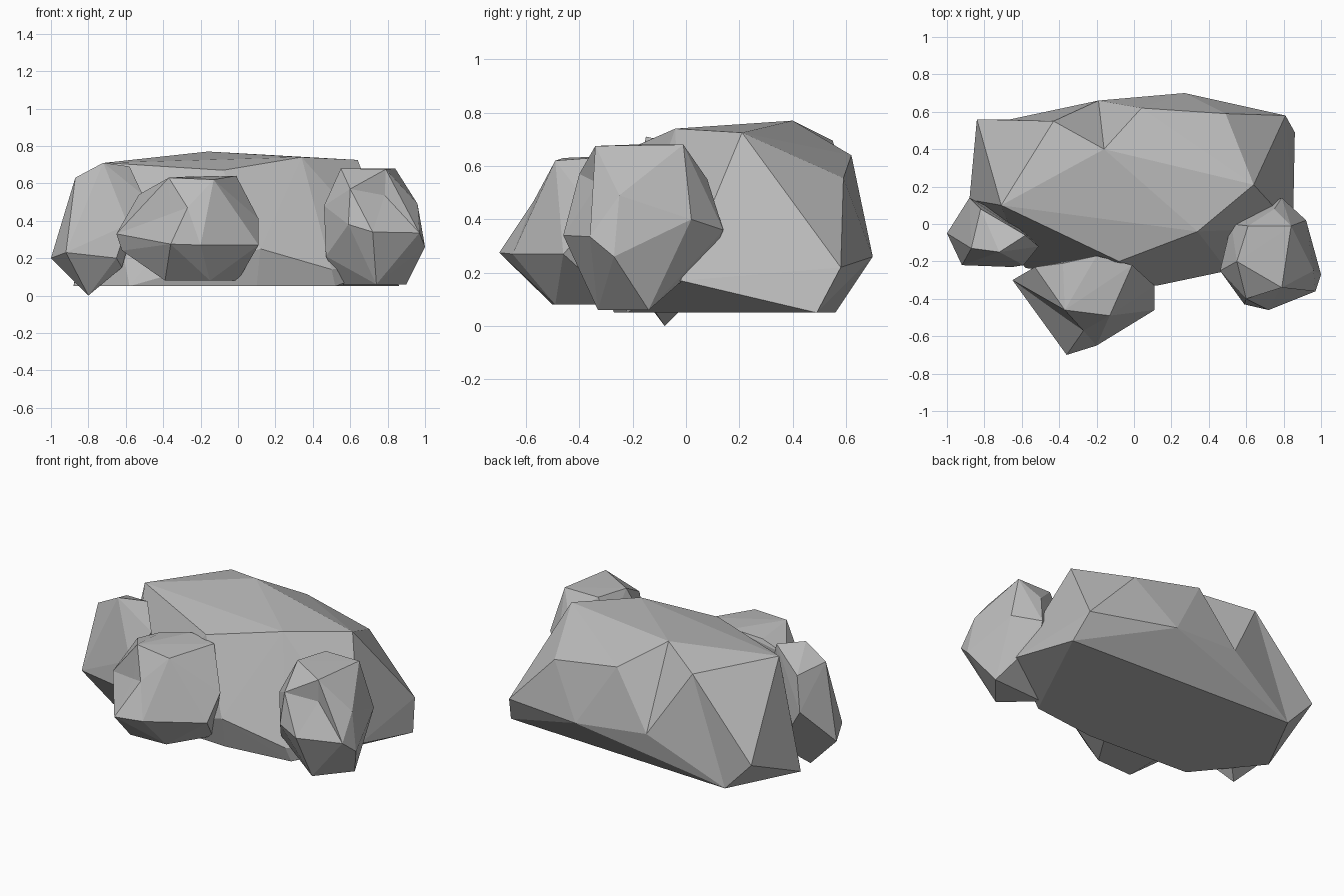
import bpy
import bmesh
from mathutils import Vector

# Remove the default object if the scene has it
default_object = bpy.data.objects.get("Cube")
if default_object:
    bpy.data.objects.remove(default_object, do_unlink=True)

# Single stone grey for every rock
stone = bpy.data.materials.new("stone_grey")
stone.use_nodes = True
grey = (0.5, 0.5, 0.5, 1)
stone.diffuse_color = grey
shader = next(n for n in stone.node_tree.nodes if n.type == "BSDF_PRINCIPLED")
shader.inputs["Base Color"].default_value = grey
shader.inputs["Roughness"].default_value = 0.9


def make_rock(name, corners, dents=()):
    """Chiselled rock: the convex shell around a few corner points.

    Each dent is a pair: a point just outside the shell, and the place
    it is knocked in to.
    """
    bm = bmesh.new()
    for corner in corners:
        bm.verts.new(corner)
    chips = [(bm.verts.new(outer), Vector(inner)) for outer, inner in dents]
    hull = bmesh.ops.convex_hull(bm, input=bm.verts[:], use_existing_faces=False)
    for vert, inner in chips:
        vert.co = inner
    spare = {g for g in hull["geom_interior"] + hull["geom_unused"]
             if isinstance(g, bmesh.types.BMVert)}
    bmesh.ops.delete(bm, geom=list(spare), context="VERTS")
    bmesh.ops.recalc_face_normals(bm, faces=bm.faces[:])
    mesh = bpy.data.meshes.new(name)
    bm.to_mesh(mesh)
    bm.free()
    mesh.materials.append(stone)
    rock = bpy.data.objects.new(name, mesh)
    bpy.context.scene.collection.objects.link(rock)


# Large flat-topped boulder at the back: top, back, base, front
make_rock("main_boulder", [
    (-.16, .4, .77), (.64, .21, .725), (.34, -.04, .74),
    (-.08, -.2, .67), (-.71, .1, .71), (-.43, .55, .695),
    (.04, .62, .64), (.49, .59, .555), (.81, .58, .22),
    (.27, .7, .26), (-.84, .56, .24), (.86, .49, .05),
    (-.88, .13, .05), (-.58, -.235, .05), (.1, -.27, .05),
    (.52, -.22, .05), (.85, -.02, .17), (.12, -.33, .25),
    (.5, -.25, .14),
], dents=[
    ((-.19, .648, .635), (-.19, .66, .3)),
    ((-.66, .7, .05), (-.66, .56, .05)),
])

# Tall narrow rock at the -x end
make_rock("left_rock", [
    (-.72, -.15, .71), (-.58, -.06, .69), (-.87, -.13, .63),
    (-.82, .08, .61), (-.51, -.12, .54), (-.59, -.22, .38),
    (-.65, -.23, .2), (-.62, -.18, .15), (-.92, -.22, .23),
    (-1, -.05, .2), (-.88, .14, .42), (-.8, -.08, 0),
    (-.67, .04, .12),
])

# Low rock standing in front
make_rock("front_rock", [
    (-.36, -.7, .275), (-.2, -.65, .27), (-.13, -.49, .62),
    (-.37, -.46, .63), (-.01, -.22, .64), (-.2, -.17, .64),
    (-.38, -.21, .61), (-.53, -.23, .54), (-.65, -.3, .33),
    (-.62, -.3, .24), (.11, -.46, .27), (.11, -.33, .41),
    (-.15, -.49, .08), (-.39, -.5, .08), (-.39, -.25, .08),
    (0, -.25, .08),
], dents=[
    ((-.27, -.6, .49), (-.27, -.57, .47)),
    ((-.38, -.6, .435), (-.365, -.505, .435)),
])

# Upright rock at the +x end
make_rock("right_rock", [
    (.55, -.2, .68), (.79, -.34, .675), (.84, -.01, .68),
    (.61, -.01, .68), (.6, -.4, .57), (.72, -.46, .34),
    (.59, -.43, .38), (.97, -.36, .335), (.96, -.25, .49),
    (1, -.27, .26), (.92, .02, .4), (.79, .14, .36),
    (.75, .08, .55), (.9, -.14, .06), (.74, -.33, .06),
    (.54, -.16, .06), (.46, -.25, .48), (.47, -.25, .21),
    (.52, 0, .5), (.78, .1, .27),
], dents=[
    ((.765, -.405, .53), (.785, -.33, .535)),
])
